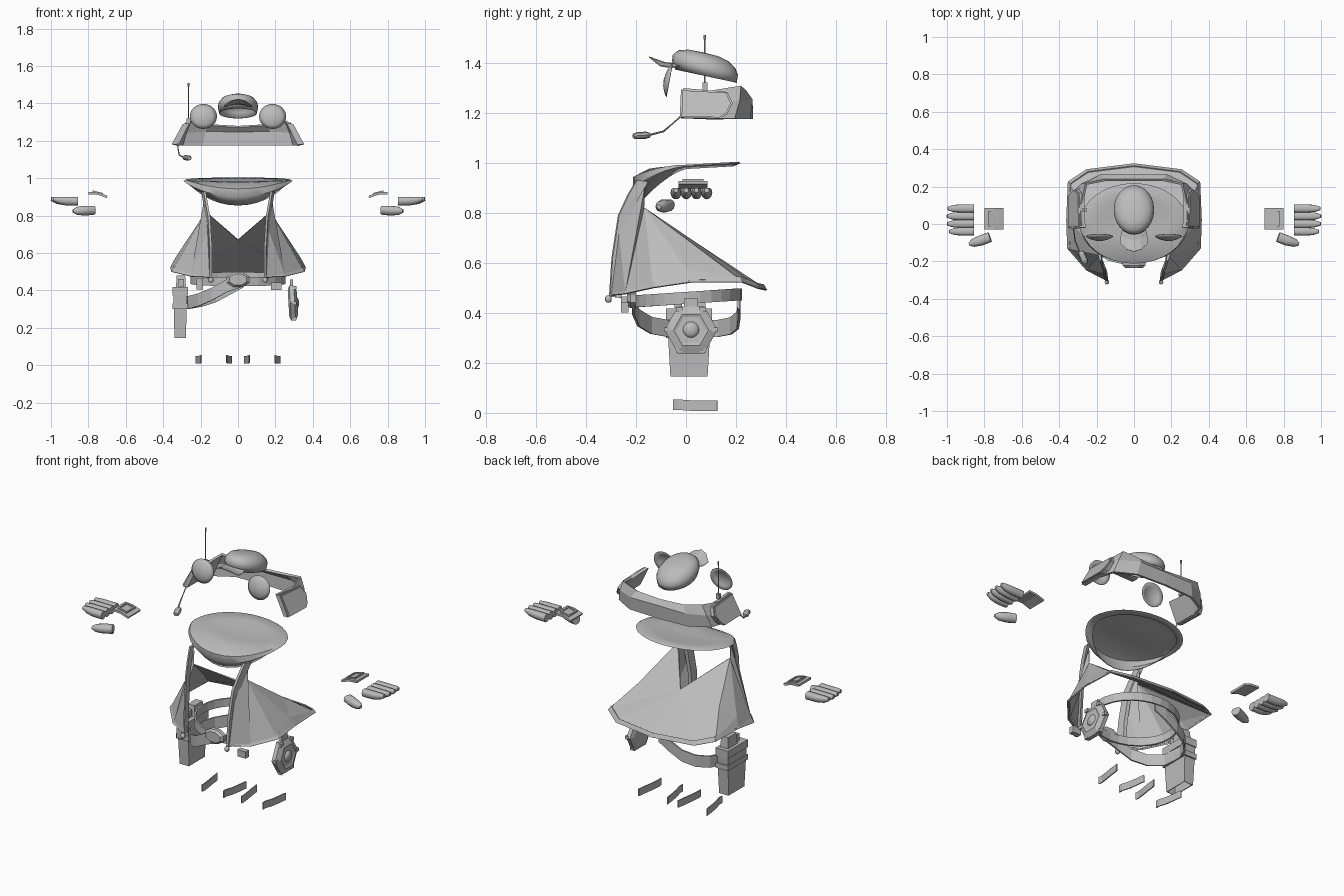
import bpy, bmesh, math
from mathutils import Vector, Matrix

if "Cube" in bpy.data.objects:
    bpy.data.objects.remove(bpy.data.objects["Cube"])

grey = bpy.data.materials.new("plain grey")
grey.diffuse_color = (0.5, 0.5, 0.5, 1)
grey.use_nodes = True
grey.node_tree.nodes["Principled BSDF"].inputs["Base Color"].default_value = grey.diffuse_color


def mesh(name, verts, faces, thick=0, smooth=0, offset=0, mirror=False):
    me = bpy.data.meshes.new(name)
    me.from_pydata([tuple(v) for v in verts], [], faces)
    bm = bmesh.new()
    bm.from_mesh(me)
    bmesh.ops.remove_doubles(bm, verts=bm.verts, dist=0.0005)
    bmesh.ops.recalc_face_normals(bm, faces=bm.faces)
    bm.to_mesh(me)
    bm.free()
    me.materials.append(grey)
    ob = bpy.data.objects.new(name, me)
    bpy.context.collection.objects.link(ob)
    if mirror:
        ob.modifiers.new("mirror", 'MIRROR').use_clip = True
    if thick:
        s = ob.modifiers.new("thickness", 'SOLIDIFY')
        s.thickness, s.offset = thick, offset
    if smooth:
        bpy.context.view_layer.objects.active = ob
        ob.select_set(True)
        bpy.ops.object.shade_smooth_by_angle(angle=math.radians(smooth))
        ob.select_set(False)
    return ob


def loft(name, rings, closed=True, caps=True, **kw):
    """Skin a list of equal-length point rings."""
    n = len(rings[0])
    faces = [(i * n + j, i * n + (j + 1) % n, (i + 1) * n + (j + 1) % n, (i + 1) * n + j)
             for i in range(len(rings) - 1) for j in range(n if closed else n - 1)]
    if closed and caps:
        faces += [tuple(range(n))[::-1], tuple(range((len(rings) - 1) * n, len(rings) * n))]
    return mesh(name, [p for r in rings for p in r], faces, **kw)


def box(name, c, s, taper=1, **kw):
    ring = lambda z, k: [Vector(c) + Vector((x * s[0] / 2 * k, y * s[1] / 2 * k, z * s[2] / 2))
                         for x, y in ((-1, -1), (1, -1), (1, 1), (-1, 1))]
    return loft(name, [ring(-1, taper), ring(1, 1)], **kw)


def tube(name, pts, radii, n=8, squash=1, top=9, **kw):
    """Round tube along a path, one radius per point, flattened above height top."""
    rings = []
    pts = [Vector(p) for p in pts]
    for i, p in enumerate(pts):
        d = (pts[min(i + 1, len(pts) - 1)] - pts[max(i - 1, 0)]).normalized()
        u = d.cross(Vector((0, 1, 0) if abs(d.y) < 0.8 else (1, 0, 0))).normalized()
        v = d.cross(u)
        ring = [p + radii[i] * (u * math.cos(a) * squash + v * math.sin(a))
                for a in (2 * math.pi * k / n for k in range(n))]
        rings.append([(q.x, q.y, min(q.z, top)) for q in ring])
    return loft(name, rings, **kw)


def strap(name, pts, width, thick=0.01):
    return loft(name, [[Vector(p) + Vector((0, 0, h * width / 2)) for p in pts] for h in (-1, 1)],
                closed=False, thick=thick)


def both(p):
    """Complete a half outline running from the right side to the centre back."""
    return p + [(-x, y, z) for x, y, z in p[-2::-1]]


# Headband wrapping the back of the head, leaning inwards at the top
low = both([(.325, -.02, 1.18), (.33, .1, 1.175), (.3, .19, 1.175), (.19, .25, 1.175), (0, .26, 1.175)])
mid = both([(.30, -.015, 1.24), (.31, .11, 1.24), (.28, .21, 1.245), (.175, .26, 1.25), (0, .26, 1.25)])
top = both([(.275, -.01, 1.295), (.28, .1, 1.285), (.255, .215, 1.305), (.155, .235, 1.285), (0, .235, 1.275)])
loft("headband", [low, mid, top], closed=False, thick=0.014)

# Ear plates, antenna and microphone
ear = [(-.02, 1.293), (-.025, 1.18), (.14, 1.177), (.165, 1.195), (.187, 1.238), (.165, 1.283)]
for sx, side in ((1, "left"), (-1, "right")):
    for k, (grow, out) in enumerate(((1, .0), (.93, .008))):
        ring = lambda e: [(sx * (.335 - (z - 1.175) * .5 + e), .08 + (y - .08) * grow,
                           1.237 + (z - 1.237) * grow) for y, z in ear]
        loft(f"{side}_ear_plate_{k}", [ring(out - .016), ring(out + .012)])
box("antenna_base", (-.265, .075, 1.305), (.02, .02, .03))
tube("antenna", [(-.265, .075, 1.3), (-.265, .075, 1.49), (-.265, .075, 1.492), (-.265, .075, 1.51)],
     [.003, .003, .005, .005], n=6)
tube("microphone_boom", [(-.325, -.015, 1.19), (-.315, -.09, 1.125), (-.29, -.15, 1.11)], [.004] * 3, n=6)
tube("microphone", [(-.285, -.145, 1.11), (-.28, -.16, 1.11), (-.265, -.195, 1.108), (-.26, -.21, 1.106)],
     [.013, .019, .019, .013], n=8, squash=.75)

# Curved round lenses
for sx in (1, -1):
    rings = []
    for r in (0, .025, .05, .072):
        rings.append([(sx * .185 + r * math.cos(a), -.088 + 4.2 * r * r + .17 * r * math.sin(a),
                       1.33 + .92 * r * math.sin(a)) for a in (2 * math.pi * k / 24 for k in range(24))])
    loft("left_lens" if sx > 0 else "right_lens", rings, caps=False, thick=.003, smooth=60)

# Cap dome, boxy and open underneath with a slanted rim, and arched peak
rings = []
for r, h in ((.93, 0), (1, .35), (.95, .62), (.76, .86), (.45, .98), (0, 1)):
    ring = []
    for k in range(24):
        a = 2 * math.pi * k / 24
        y = .08 + .13 * r * math.sin(a) - .012 * h
        ring.append((.106 * r * math.cos(a), y, 1.375 - (y + .05) * .22 + .09 * h))
    rings.append(ring)
loft("cap_dome", rings, caps=False, thick=.004, smooth=50)
peak = [[(x * w, y + b * x * x, z - b * .8 * x * x) for x in (-1, -.5, 0, .5, 1)]
        for w, y, z, b in ((.06, -.03, 1.395, .01), (.07, -.085, 1.4, .025), (.075, -.148, 1.423, .045))]
loft("cap_peak", peak, closed=False, thick=.004)

# Scarf: shallow saucer dipping forward, its front edge folding down
n = 32
rings = []
for r, drop in ((0, 0), (.35, 0), (.7, 0), (1, 0), (1.03, .35), (.9, 1)):
    ring = []
    for k in range(n):
        a = 2 * math.pi * k / n
        front = max(0, -math.sin(a))
        y = .21 * r * math.sin(a) + (.02 * drop * front)
        z = .976 + .014 * r + .012 * r * math.sin(a) * (math.sin(a) > 0) - .048 * front ** 2 * r ** 4
        z -= drop * (.012 + .09 * front ** 1.3)
        ring.append((.28 * r * math.cos(a), y, z))
    rings.append(ring)
loft("scarf", rings, caps=False, thick=.004, smooth=45)

# Open coat: side and back panels fan out from the shoulder to a flared hem
coat = [(.175, -.165, .90), (.17, -.17, .82), (0, .05, .67), (.33, 0, .575),
        (.15, -.295, .475), (.25, -.24, .48), (.345, -.13, .505), (.355, .02, .53),
        (.345, .215, .53), (.25, .28, .505), (0, .315, .495), (.16, -.265, .72), (.262, .062, .645)]
panels = [(0, 11, 5), (11, 4, 5), (0, 5, 1), (1, 5, 6), (1, 6, 3), (3, 6, 7), (3, 7, 8),
          (1, 3, 12), (3, 8, 12), (1, 12, 2), (12, 8, 2), (2, 8, 9), (2, 9, 10)]
mesh("coat", coat, panels, thick=.008, mirror=True)

# Hem trim, coat edging and end buttons
hem = both([(.15, -.30, .47), (.255, -.245, .475), (.355, -.13, .5), (.36, .02, .522),
            (.352, .225, .522), (.255, .29, .497), (0, .322, .49)])
loft("hem_trim", [hem, [(x * .96, y * .96, z + .022) for x, y, z in hem]], closed=False, thick=.006)
for sx in (1, -1):
    edge = [(.172, -.2, .93), (.162, -.235, .87), (.148, -.272, .79), (.138, -.298, .62), (.138, -.308, .465)]
    rings = [[(sx * x, y, z), (sx * (x + .012), y + .005, z),
              (sx * (x + .024), y + .05, z - .005), (sx * (x + .006), y + .045, z - .005)] for x, y, z in edge]
    loft("left_coat_edge" if sx > 0 else "right_coat_edge", rings)
    tube("coat_button", [(sx * .145, -.31, z) for z in (.441, .447, .463, .469)],
         [.006, .013, .013, .006], smooth=50)

# Waist belt, buckle and front pouches
ellipse = lambda a: (.25 * math.cos(a), .008 + .21 * math.sin(a), .46 + .014 * math.sin(a))
strap("waist_belt", [ellipse(2 * math.pi * k / 28) for k in range(29)], .048)
oct8 = [(math.cos(a), math.sin(a)) for a in (math.pi / 8 + math.pi / 4 * k for k in range(8))]
loft("buckle", [[(.066 * c * k, y, .458 + .043 * s * k) for c, s in oct8]
                for y, k in ((-.2, 1), (-.222, 1), (-.235, .75))])
box("right_pouch", (-.205, -.245, .435), (.035, .03, .06))
box("left_pouch", (.205, -.245, .422), (.055, .03, .04))

# Slanted hip strap
strap("hip_strap", [(.03, -.212, .455), (-.06, -.21, .425), (-.14, -.19, .38), (-.21, -.14, .35),
                    (-.265, -.06, .335), (-.275, .06, .335), (-.245, .13, .338), (-.19, .18, .348),
                    (-.12, .207, .37), (-.04, .213, .412), (.03, .21, .45)], .068)

# Holster, open at the bottom, with collar bands and grip
box("holster", (-.309, .012, .265), (.068, .172, .24), taper=.84, caps=False, thick=.006)
for z, h in ((.315, .03), (.395, .045)):
    box("holster_band", (-.308, .012, z), (.082, .185, h))
box("holster_grip", (-.305, .035, .445), (.045, .075, .07), taper=1.2)
box("holster_hammer", (-.305, -.03, .44), (.03, .03, .04))

# Six-sided flask on the left hip, with raised ring, dome and hanger
hexa = [(math.cos(math.pi / 3 * k), math.sin(math.pi / 3 * k)) for k in range(6)]
def hexring(x, r):
    return [(x - .06 * r * s, .02 + r * c, .332 + r * s * 1.02) for c, s in hexa]
loft("flask", [hexring(x, r) for x, r in ((.27, .08), (.28, .106), (.303, .106), (.312, .085),
                                        (.318, .07), (.314, .058))])
tube("flask_dome", [(.305, .02, .332), (.315, .02, .332), (.323, .02, .332), (.326, .02, .332)],
     [.034, .032, .022, .008], n=16, smooth=60)
for c, s in hexa:
    box("flask_stud", (.302, .02 + .095 * c, .332 + .095 * s), (.02, .026, .018))
box("flask_hanger", (.285, .02, .435), (.016, .055, .045))

# Gloves: four flat-topped finger covers, thumb cover and hand plate on each side
for sx in (1, -1):
    for i in range(4):
        y, e = .083 - .041 * i, (0, .004, .002, -.008)[i]
        tube("finger", [(sx * x, y, z) for x, z in ((.855, .879), (.92, .88), (.965 + e, .885), (.996 + e, .89))],
             [.022, .022, .019, .009], n=12, squash=1.15, top=.899, smooth=50)
    tube("thumb", [(sx * x, y, z) for x, y, z in ((.77, -.07, .832), (.815, -.087, .828),
                                               (.86, -.101, .825), (.882, -.108, .824))],
         [.027, .028, .022, .009], n=12, top=.852, smooth=50)
    plate = [[(sx * x, y, z) for y in (-.03, .085)] for x, z in ((.7, .9), (.75, .917), (.80, .92))]
    loft("hand_plate", plate, closed=False, thick=.012)
    frame = [[(sx * (.75 + .028 * a * k), .028 + .042 * b * k, .916 + h + .007 * a * k)
              for a, b in ((-1, -1), (1, -1), (1, 1), (-1, 1))] for k, h in ((1, 0), (1, .012), (.75, .012), (.75, .007))]
    loft("hand_plate_frame", frame)

# Thin curved strips at either side of each foot, splaying towards the heel
for sx in (1, -1):
    for x, d in ((.21, 1), (.048, -1)):
        path = [(-.01, -.052), (-.012, -.03), (-.002, .02), (.006, .07), (.01, .11), (.014, .125)]
        rings = [[(sx * (x + d * dx), y, z + (.004 if y < -.02 else 0)) for dx, y in path] for z in (.008, .05)]
        loft("foot_strip", rings, closed=False, thick=.006)
